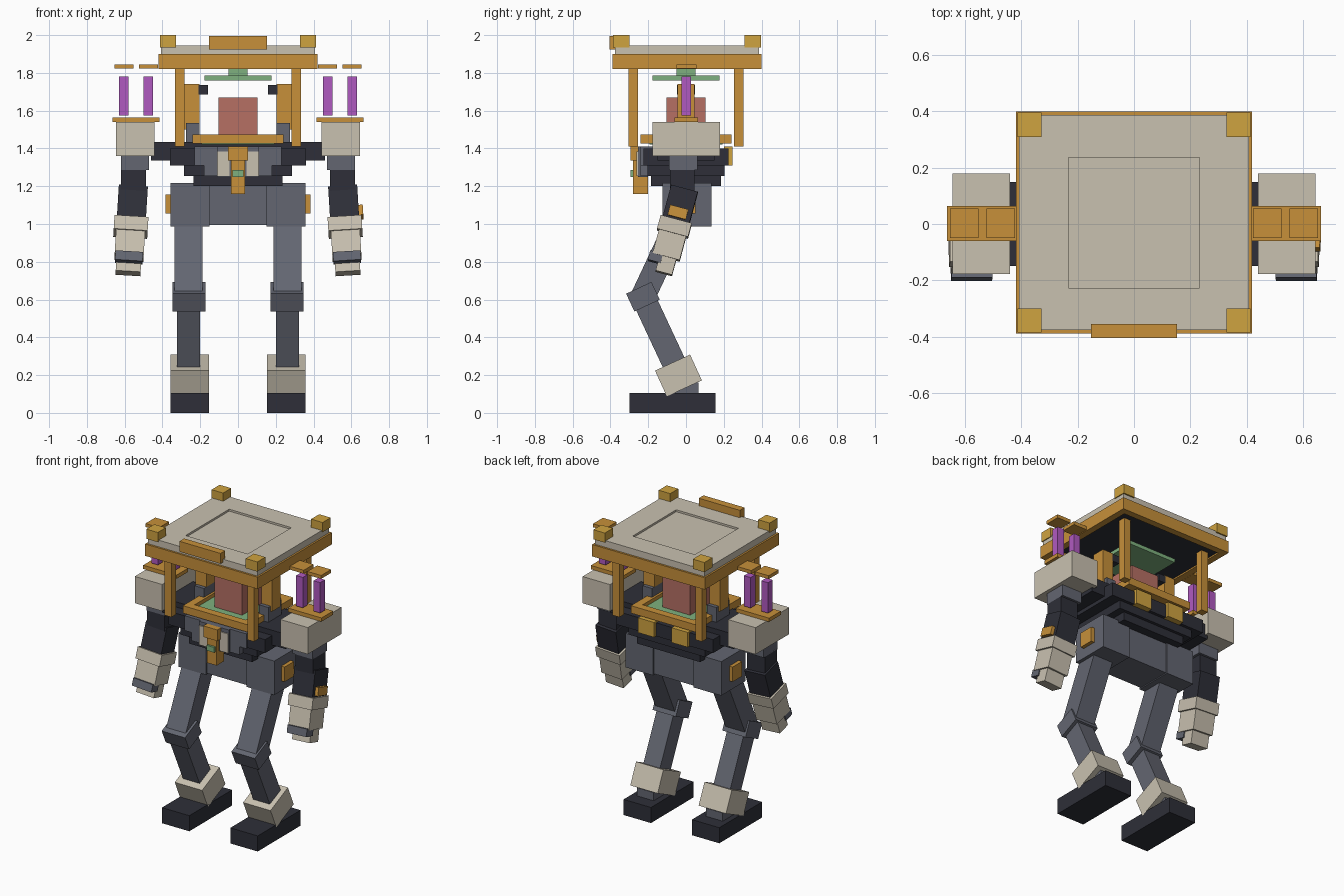
import bpy, bmesh, math
from mathutils import Matrix, Vector

if "Cube" in bpy.data.objects:
    bpy.data.objects.remove(bpy.data.objects["Cube"], do_unlink=True)


def material(name, rgb):
    lin = [(c / 255 / 12.92) if c < 10 else ((c / 255 + 0.055) / 1.055) ** 2.4 for c in rgb]
    m = bpy.data.materials.new(name)
    m.use_nodes = True
    m.diffuse_color = (*lin, 1)
    m.node_tree.nodes["Principled BSDF"].inputs["Base Color"].default_value = (*lin, 1)
    return m


BEIGE = material("beige armour", (201, 193, 176))
ORANGE = material("orange frame", (199, 144, 58))
GOLD = material("gold trim", (207, 163, 64))
GREY = material("steel grey", (99, 102, 113))
DARK = material("dark charcoal", (46, 47, 56))
PURPLE = material("purple", (176, 90, 192))
RED = material("dusty red", (182, 112, 100))
GREEN = material("soft green", (126, 176, 126))


def part(name, mat, boxes, matrix=Matrix()):
    """One object made of boxes given as (x0, x1, y0, y1, z0, z1)."""
    bm = bmesh.new()
    for x0, x1, y0, y1, z0, z1 in boxes:
        size = Matrix.Diagonal((x1 - x0, y1 - y0, z1 - z0, 1))
        mid = Matrix.Translation(((x0 + x1) / 2, (y0 + y1) / 2, (z0 + z1) / 2))
        bmesh.ops.create_cube(bm, size=1, matrix=matrix @ mid @ size)
    bmesh.ops.recalc_face_normals(bm, faces=bm.faces)
    me = bpy.data.meshes.new(name)
    bm.to_mesh(me)
    bm.free()
    me.materials.append(mat)
    ob = bpy.data.objects.new(name, me)
    bpy.context.collection.objects.link(ob)
    return ob


def block(hx, hy, z0, z1, y=0.0):
    """Box centred on x and on the given y."""
    return (-hx, hx, y - hy, y + hy, z0, z1)


def ring(hx, hy, ix, iy, z0, z1, y=0.0):
    """Four bars around a rectangular opening."""
    return [(-hx, hx, y - hy, y - iy, z0, z1), (-hx, hx, y + iy, y + hy, z0, z1),
            (-hx, -ix, y - iy, y + iy, z0, z1), (ix, hx, y - iy, y + iy, z0, z1)]


def tilted(loc, rx, ry=0.0):
    return (Matrix.Translation(loc) @ Matrix.Rotation(math.radians(ry), 4, 'Y')
            @ Matrix.Rotation(math.radians(rx), 4, 'X'))


def limb(x, a, b, hx, hy):
    """Matrix and box for a bar between two (y, z) points."""
    d = Vector((b[0] - a[0], b[1] - a[1]))
    m = tilted((x, a[0], a[1]), math.degrees(math.atan2(-d.x, d.y)))
    return m, [block(hx, hy, 0, d.length)]


# Pelvis and stepped waist
part("pelvis", GREY, [block(0.15, 0.12, 0.995, 1.21, 0.005)])
part("waist_plates", DARK, [block(0.235, 0.185, 1.20, 1.26), block(0.285, 0.205, 1.255, 1.32),
                            block(0.36, 0.225, 1.31, 1.40)])
part("shoulder_beam", DARK, [block(0.46, 0.15, 1.335, 1.435)])

# Chest
part("chest", GREY, [(-0.23, 0.23, -0.24, -0.15, 1.31, 1.41), (-0.18, 0.18, -0.24, -0.15, 1.255, 1.32),
                     (-0.11, 0.11, -0.255, -0.2, 1.25, 1.41)])
part("chest_buckle", ORANGE, [(-0.052, 0.052, -0.295, -0.24, 1.335, 1.41),
                              (-0.037, 0.037, -0.28, -0.2, 1.16, 1.34)])
part("buckle_light", GREEN, [(-0.028, 0.028, -0.294, -0.278, 1.25, 1.285)])

# Cockpit
part("cockpit_rim", ORANGE, ring(0.242, 0.242, 0.19, 0.19, 1.425, 1.475))
part("cockpit_floor", GREEN, [block(0.192, 0.192, 1.42, 1.45)])
part("core_block", RED, [block(0.103, 0.103, 1.45, 1.67)])
part("ceiling_lamp", GREEN, [block(0.177, 0.177, 1.76, 1.785), block(0.05, 0.05, 1.785, 1.845)])

# Roof
RY = 0.005
part("roof_frame", ORANGE, ring(0.42, 0.395, 0.375, 0.35, 1.82, 1.9, RY))
part("roof_underside", DARK, [block(0.376, 0.351, 1.83, 1.9, RY)])
part("roof_panel", BEIGE, ring(0.408, 0.382, 0.232, 0.232, 1.9, 1.945, RY)
     + [block(0.233, 0.233, 1.9, 1.932, RY)])
part("roof_front_plate", ORANGE, [(-0.153, 0.153, -0.405, -0.355, 1.925, 1.995)])

for s, side in ((1, "left"), (-1, "right")):
    S = Matrix.Diagonal((s, 1, 1, 1))

    # Roof corners and posts
    for fb, end in ((-1, "front"), (1, "back")):
        yc, yp = RY + fb * 0.348, fb * 0.28
        part(f"{side}_{end}_roof_corner", GOLD, [(0.328, 0.414, yc - 0.043, yc + 0.043, 1.935, 2.0)], S)
        part(f"{side}_{end}_post", ORANGE, [(0.283, 0.333, yp - 0.025, yp + 0.025, 1.41, 1.835)], S)

    # Cockpit side uprights
    part(f"{side}_upright", ORANGE, [(0.205, 0.285, -0.045, 0.045, 1.5, 1.74)], S)
    part(f"{side}_upright_pad", DARK, [(0.158, 0.21, -0.047, 0.047, 1.685, 1.735)], S)
    part(f"{side}_upright_base", GREY, [(0.205, 0.275, -0.07, 0.07, 1.43, 1.535)], S)

    # Chest and back plates, hip badge
    part(f"{side}_chest_vent", BEIGE, [(0.045, 0.108, -0.262, -0.25, 1.255, 1.385)], S)
    part(f"{side}_back_plate", GOLD, [(0.065, 0.185, 0.2, 0.246, 1.31, 1.41)], S)
    part(f"{side}_hip", GREY, [(0.15, 0.358, -0.125, 0.135, 0.988, 1.217)], S)
    part(f"{side}_hip_badge", ORANGE, [(0.355, 0.383, -0.05, 0.05, 1.055, 1.155)], S)

    # Shoulder with two tubes under floating caps
    part(f"{side}_shoulder", BEIGE, [(0.441, 0.645, -0.178, 0.18, 1.36, 1.54)], S)
    part(f"{side}_shoulder_tray", ORANGE, [(0.416, 0.665, -0.06, 0.064, 1.54, 1.565)], S)
    for x, n in ((0.604, "outer"), (0.474, "inner")):
        part(f"{side}_{n}_tube", PURPLE, [(x - 0.023, x + 0.026, -0.024, 0.026, 1.575, 1.78)], S)
        part(f"{side}_{n}_tube_cap", ORANGE, [(x - 0.051, x + 0.051, -0.05, 0.055, 1.822, 1.845)], S)

    # Arm
    part(f"{side}_upper_arm", GREY, [(0.47, 0.62, -0.09, 0.06, 1.285, 1.365)], S)
    part(f"{side}_elbow", DARK, [(0.487, 0.62, -0.085, 0.045, 1.15, 1.295)], S)
    A = S @ tilted((0.555, -0.008, 1.185), -15, -3.5)
    part(f"{side}_forearm", DARK, [block(0.077, 0.073, -0.18, 0.0)], A)
    part(f"{side}_cuff", BEIGE, [block(0.09, 0.085, -0.245, -0.17)], A)
    part(f"{side}_hand", BEIGE, [block(0.077, 0.074, -0.375, -0.24)], A)
    part(f"{side}_knuckles", GREY, [(-0.073, 0.073, -0.09, -0.02, -0.415, -0.365)], A)
    part(f"{side}_fingers", BEIGE, [(-0.066, 0.066, -0.035, 0.055, -0.46, -0.37)], A)
    if s > 0:
        part("left_forearm_badge", ORANGE, [(0.075, 0.1, -0.05, 0.05, -0.16, -0.105)], A)

    # Leg
    for name, a, b, hx, hy in (("thigh", (-0.228, 0.615), (0.0, 1.1), 0.073, 0.065),
                               ("shin", (-0.02, 0.17), (-0.228, 0.615), 0.062, 0.063)):
        m, boxes = limb(0.262, a, b, hx, hy)
        part(f"{side}_{name}", GREY, boxes, S @ m)
    part(f"{side}_knee", GREY, [block(0.087, 0.074, -0.052, 0.052)], S @ tilted((0.26, -0.228, 0.615), 25))
    part(f"{side}_ankle_guard", BEIGE, [block(0.102, 0.102, -0.075, 0.075)], S @ tilted((0.255, -0.04, 0.198), 24.6))
    part(f"{side}_ankle_joint", GREY, [(0.195, 0.32, -0.07, 0.066, 0.1, 0.16)], S)
    part(f"{side}_foot", DARK, [(0.153, 0.357, -0.3, 0.155, 0.0, 0.105)], S)
